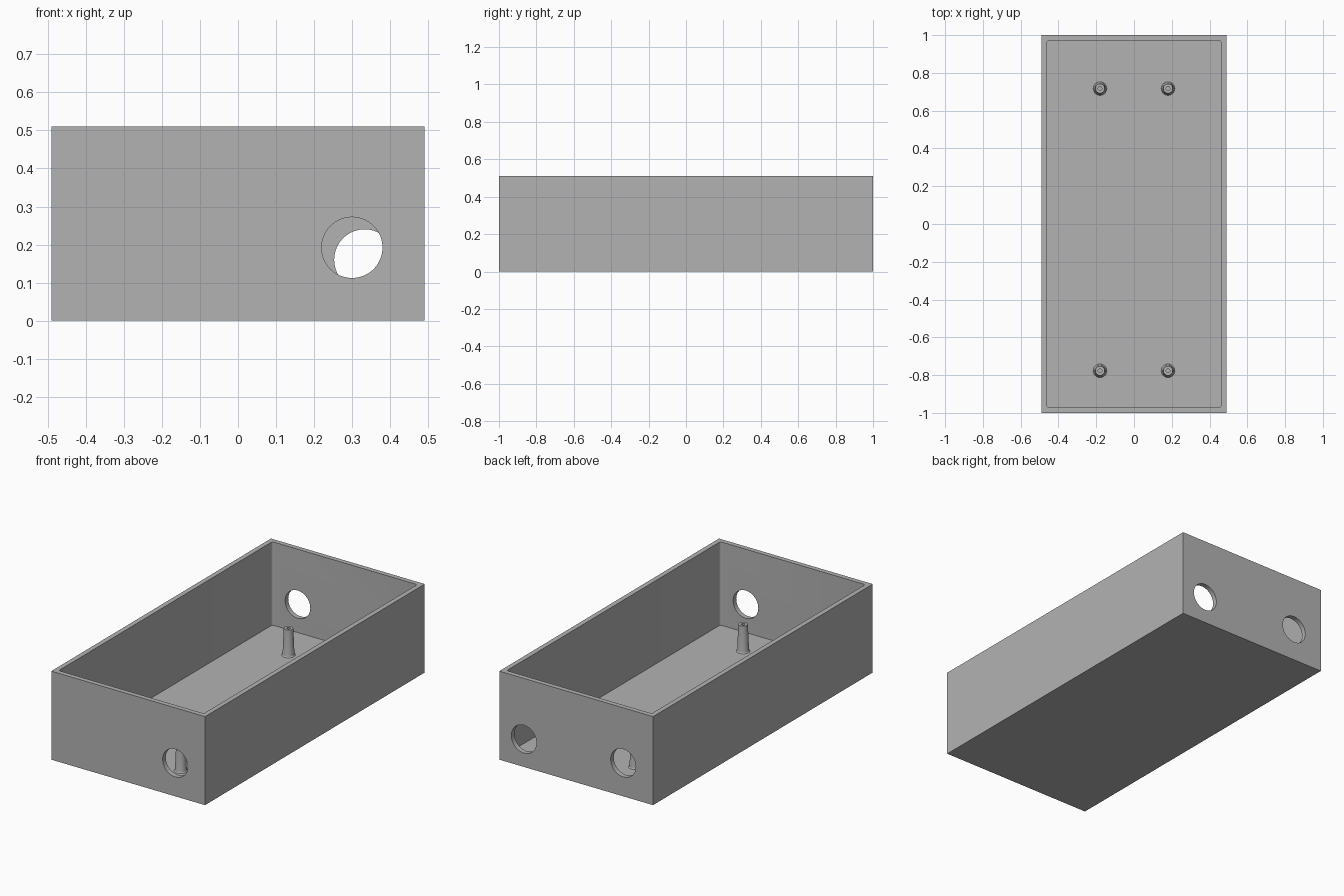
import bpy, bmesh, math
from mathutils import Matrix

if "Cube" in bpy.data.objects:
    bpy.data.objects.remove(bpy.data.objects["Cube"])

HX, HY, H = 0.49, 1.0, 0.51       # half width, half length, height
WALL, FLOOR = 0.028, 0.03
HOLE_R = 0.08

gray = bpy.data.materials.new("plain gray")
gray.diffuse_color = (0.45, 0.45, 0.45, 1)
gray.use_nodes = True
gray.node_tree.nodes["Principled BSDF"].inputs["Base Color"].default_value = gray.diffuse_color


def finish(name, bm):
    mesh = bpy.data.meshes.new(name)
    bmesh.ops.recalc_face_normals(bm, faces=bm.faces)
    bm.to_mesh(mesh)
    bm.free()
    mesh.materials.append(gray)
    obj = bpy.data.objects.new(name, mesh)
    bpy.context.collection.objects.link(obj)
    return obj


def block(name, hx, hy, z0, z1, corner=0):
    bm = bmesh.new()
    bmesh.ops.create_cube(bm, size=1)
    bmesh.ops.scale(bm, vec=(2 * hx, 2 * hy, z1 - z0), verts=bm.verts)
    bmesh.ops.translate(bm, vec=(0, 0, (z0 + z1) / 2), verts=bm.verts)
    if corner:
        upright = [e for e in bm.edges
                   if abs(e.verts[0].co.z - e.verts[1].co.z) > 0.1]
        bmesh.ops.bevel(bm, geom=upright, offset=corner, segments=4,
                        profile=0.5, affect='EDGES')
    return finish(name, bm)


def hole_cutter(x, y, z):
    bm = bmesh.new()
    bmesh.ops.create_cone(bm, cap_ends=True, segments=64, radius1=HOLE_R,
                          radius2=HOLE_R, depth=0.2,
                          matrix=Matrix.Translation((x, y, z))
                          @ Matrix.Rotation(math.pi / 2, 4, 'X'))
    return finish("hole_cutter", bm)


def smooth(obj):
    bpy.ops.object.select_all(action='DESELECT')
    obj.select_set(True)
    bpy.context.view_layer.objects.active = obj
    bpy.ops.object.shade_smooth_by_angle(angle=math.radians(30))


# Open tray: hollowed block with one cable hole in front and two at the back
tray = block("tray", HX, HY, 0, H)
cutters = [block("cavity_cutter", HX - WALL, HY - WALL, FLOOR, H + 0.2, 0.012),
           hole_cutter(0.30, -HY, 0.192),
           hole_cutter(-0.30, HY, 0.192),
           hole_cutter(0.333, HY, 0.16)]
for cutter in cutters:
    mod = tray.modifiers.new(cutter.name, 'BOOLEAN')
    mod.operation, mod.solver, mod.object = 'DIFFERENCE', 'EXACT', cutter
    bpy.context.view_layer.objects.active = tray
    bpy.ops.object.modifier_apply(modifier=mod.name)
    bpy.data.objects.remove(cutter)
smooth(tray)

# Tapered mounting posts with a flared foot and a blind screw hole
PROFILE = [(0.036, FLOOR - 0.005), (0.036, FLOOR), (0.0325, 0.034), (0.031, 0.042),
           (0.025, 0.185), (0.010, 0.185), (0.010, 0.06), (0, 0.06)]


def post(x, y):
    bm = bmesh.new()
    verts = [bm.verts.new((r, 0, z)) for r, z in PROFILE]
    edges = [bm.edges.new(pair) for pair in zip(verts, verts[1:])]
    bmesh.ops.spin(bm, geom=verts + edges, cent=(0, 0, 0), axis=(0, 0, 1),
                   angle=2 * math.pi, steps=32)
    bmesh.ops.remove_doubles(bm, verts=bm.verts, dist=0.0001)
    rim = [e for e in bm.edges if e.is_boundary]
    bmesh.ops.holes_fill(bm, edges=rim)
    bmesh.ops.translate(bm, vec=(x, y, 0), verts=bm.verts)
    smooth(finish("mounting_post", bm))


for px in (-0.18, 0.18):
    for py in (-0.777, 0.717):
        post(px, py)
